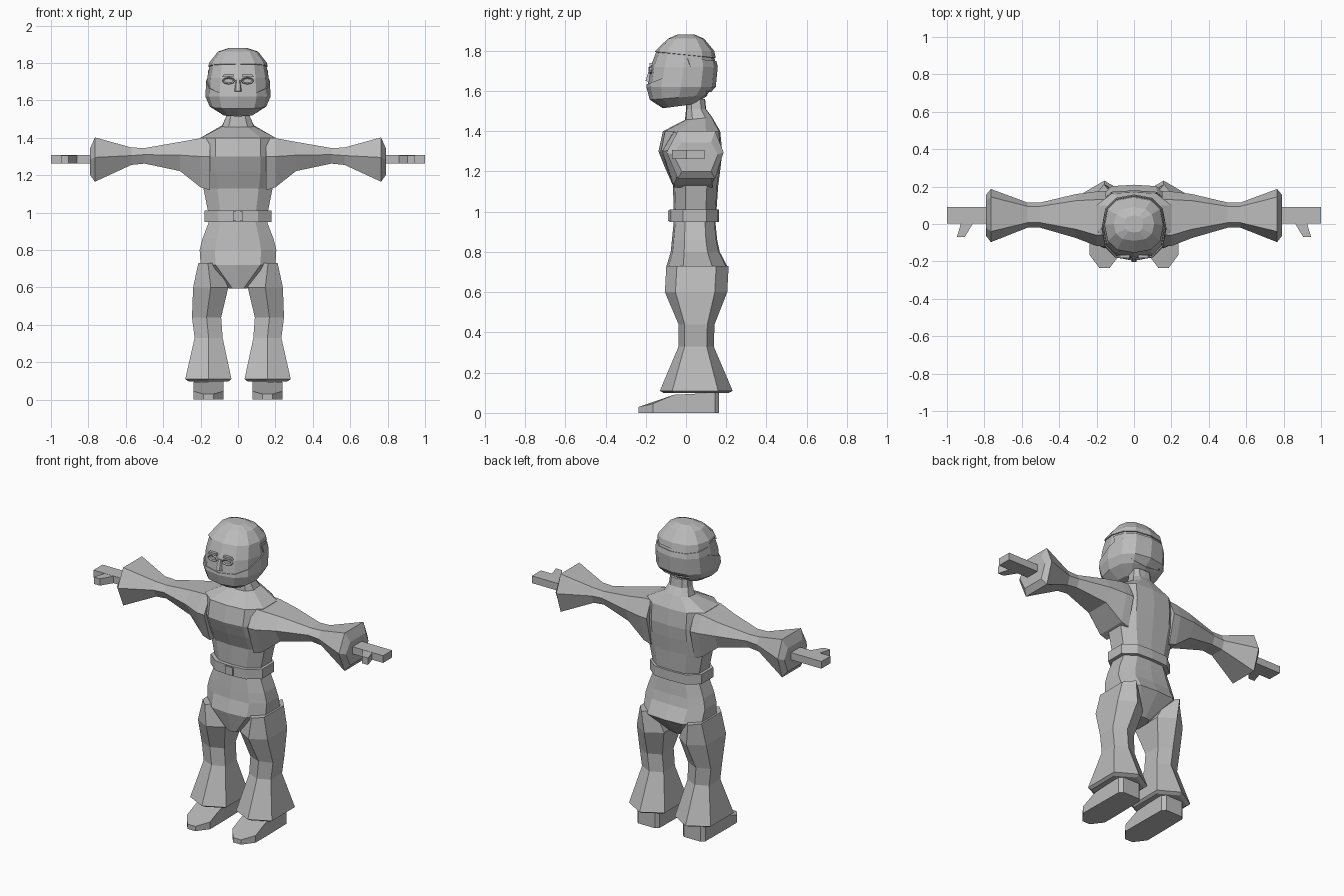
import bpy, bmesh, math
from mathutils import Vector

if "Cube" in bpy.data.objects:
    bpy.data.objects.remove(bpy.data.objects["Cube"])

grey = bpy.data.materials.new("plain_grey")
grey.diffuse_color = (0.5, 0.5, 0.5, 1)
grey.use_nodes = True
grey.node_tree.nodes["Principled BSDF"].inputs["Base Color"].default_value = grey.diffuse_color


def finish(name, bm):
    bmesh.ops.recalc_face_normals(bm, faces=bm.faces)
    me = bpy.data.meshes.new(name)
    bm.to_mesh(me)
    bm.free()
    me.materials.append(grey)
    ob = bpy.data.objects.new(name, me)
    bpy.context.collection.objects.link(ob)
    return ob


def loft(name, rings, side=1, cap=True):
    """Skin a list of equal-length point rings; side=-1 mirrors across x."""
    bm = bmesh.new()
    vs = [[bm.verts.new((p[0] * side, p[1], p[2])) for p in r] for r in rings]
    for a, b in zip(vs, vs[1:]):
        n = len(a)
        for i in range(n):
            j = (i + 1) % n
            bm.faces.new((a[i], a[j], b[j], b[i]))
    if cap:
        bm.faces.new(vs[0])
        bm.faces.new(vs[-1])
    return finish(name, bm)


BODY = [(0, -1), (.6, -.92), (1, -.45), (1, .5), (.6, .95),
        (0, 1), (-.6, .95), (-1, .5), (-1, -.45), (-.6, -.92)]


def ring(z, hw, yf, yb, shape=BODY, cx=0, tilt=0):
    cy, hy = (yf + yb) / 2, (yb - yf) / 2
    return [(cx + hw * u, cy + hy * v, z + tilt * hy * v) for u, v in shape]


# torso and neck
loft("torso", [ring(*r) for r in [
    (.98, .155, -.06, .15), (1.13, .185, -.065, .16), (1.22, .2, -.105, .172),
    (1.30, .2, -.137, .18), (1.40, .2, -.115, .17)]]
    + [ring(1.463, .085, -.005, .13, tilt=.1), ring(1.51, .065, 0, .1),
       ring(1.56, .06, 0, .095)])

# belt and buckle
loft("belt", [ring(z, w, f, b) for z, w, f, b in [
    (.95, .14, -.05, .13), (.95, .178, -.083, .165),
    (1.01, .178, -.083, .165), (1.01, .14, -.05, .13)]])


def box(name, lo, hi, side=1):
    pts = lambda z: [(lo[0], lo[1], z), (hi[0], lo[1], z), (hi[0], hi[1], z), (lo[0], hi[1], z)]
    return loft(name, [pts(lo[2]), pts(hi[2])], side)


box("buckle", (-.026, -.09, .955), (.026, -.08, 1.005))

# hips narrowing to the crotch
loft("hips", [ring(*r) for r in [
    (.595, .05, -.07, .10), (.72, .2, -.1, .21), (.8, .205, -.076, .168),
    (.86, .19, -.07, .155), (.96, .152, -.06, .145)]])

for side, tag in ((1, "left"), (-1, "right")):
    # flared trouser leg, six-sided: z, inner x, outer x, front y, back y
    leg = []
    for z, xi, xo, yf, yb in [
            (.73, .11, .212, -.098, .212), (.6, .052, .24, -.105, .205),
            (.44, .09, .246, -.037, .142), (.33, .082, .232, -.037, .138),
            (.11, .035, .282, -.13, .232), (.098, .05, .265, -.11, .21)]:
        cx, d = (xi + xo) / 2, yb - yf
        a, b = yf + d * .17, yb - d * .2
        leg.append([(cx, yf, z), (xo, a, z), (xo, b, z),
                    (cx, yb, z), (xi, b, z), (xi, a, z)])
    loft(tag + "_trouser_leg", leg, side)

    # shoe with a low chamfered toe
    foot = [(.13, -.235), (.185, -.235), (.238, -.165), (.238, -.06),
            (.235, .145), (.215, .165), (.1, .165), (.08, .145), (.077, -.06), (.077, -.165)]
    top = [.03, .03, .045, .09, .1, .1, .1, .1, .09, .045]
    loft(tag + "_shoe", [[(x, y, 0) for x, y in foot],
                         [(x, y, h) for (x, y), h in zip(foot, top)]], side)

    # arm and wide sleeve: x, top z, bottom z, middle z, front y, back y
    arm = []
    for x, zt, zb, zm, yf, yb in [
            (.15, 1.40, 1.12, 1.30, -.12, .176), (.2, 1.398, 1.135, 1.30, -.118, .174),
            (.31, 1.378, 1.222, 1.307, -.075, .16), (.5, 1.345, 1.262, 1.31, -.02, .115),
            (.57, 1.348, 1.255, 1.305, -.02, .115), (.765, 1.402, 1.165, 1.295, -.097, .187),
            (.79, 1.345, 1.2, 1.285, -.065, .158)]:
        d = yb - yf
        f, b = yf + d * .2, yb - d * .15
        arm.append([(x, yf, zm), (x, f, zt), (x, b, zt), (x, yb, zm), (x, b, zb), (x, f, zb)])
    loft(tag + "_arm", arm, side)

    # flat hand and thumb
    box(tag + "_hand", (.78, .003, 1.262), (1.0, .092, 1.307), side)
    thumb = [(.86, .004), (.925, .004), (.947, -.07), (.905, -.07)]
    loft(tag + "_thumb", [[(x, y, z) for x, y in thumb] for z in (1.263, 1.306)], side)

# head rings: z, half width, front y, back y, tilt
HEAD = [(1.525, .085, -.115, .045, .13), (1.568, .152, -.18, .11, .08),
        (1.62, .174, -.197, .148, 0), (1.72, .17, -.183, .158, 0),
        (1.80, .155, -.152, .14, 0), (1.86, .108, -.09, .09, 0), (1.88, .05, -.045, .045, 0)]
ROUND = []
for i in range(12):
    a = math.tau * (i - 3) / 12
    c, s = math.cos(a), math.sin(a)
    ROUND.append((math.copysign(abs(c) ** .8, c), math.copysign(abs(s) ** .8, s)))


def head_rings(k):
    mid = Vector((0, -.015, 1.7))
    return [[tuple(mid + (Vector(p) - mid) * k)
             for p in ring(z, w, f, b, ROUND, 0, t)] for z, w, f, b, t in HEAD]


loft("head", head_rings(.965))


def head_shell(name, cuts):
    """Thick layer over the head, trimmed by planes (point, removed direction)."""
    ob = loft(name, head_rings(1.0))
    bm = bmesh.new()
    bm.from_mesh(ob.data)
    for co, no in cuts:
        bmesh.ops.bisect_plane(bm, geom=bm.verts[:] + bm.edges[:] + bm.faces[:],
                               plane_co=co, plane_no=no, clear_outer=True)
    bm.to_mesh(ob.data)
    bm.free()
    mod = ob.modifiers.new("thickness", 'SOLIDIFY')
    mod.thickness, mod.offset = .012, -1


head_shell("beard", [((0, -.19, 1.635), (0, -.4, 1)), ((0, .07, 1.7), (0, 1, .3))])
head_shell("hair_top", [((0, -.1, 1.79), (0, -.1, -1))])
head_shell("hair_back", [((0, .03, 1.7), (0, -1, -.35)), ((0, .1, 1.755), (0, .1, 1)),
                         ((0, .1, 1.60), (0, -.2, -1))])

# face: nose, eyes and brows
loft("nose", [[(-.012, -.172, 1.71), (.012, -.172, 1.71), (.008, -.182, 1.71), (-.008, -.182, 1.71)],
              [(-.024, -.175, 1.645), (.024, -.175, 1.645), (.012, -.202, 1.65), (-.012, -.202, 1.65)]])
for side, tag in ((1, "left"), (-1, "right")):
    def oval(rx, rz, y):
        return [(.05 + rx * math.cos(math.tau * i / 8), y + .1 * rx * math.cos(math.tau * i / 8),
                 1.705 + rz * math.sin(math.tau * i / 8)) for i in range(8)]
    loft(tag + "_eye", [oval(.036, .02, -.172), oval(.032, .017, -.184), oval(.024, .011, -.178)], side)
    loft(tag + "_brow", [[(x, y, z) for x, z in ((.02, 1.728), (.085, 1.726), (.075, 1.74), (.025, 1.74))]
                         for y in (-.165, -.182)], side)
